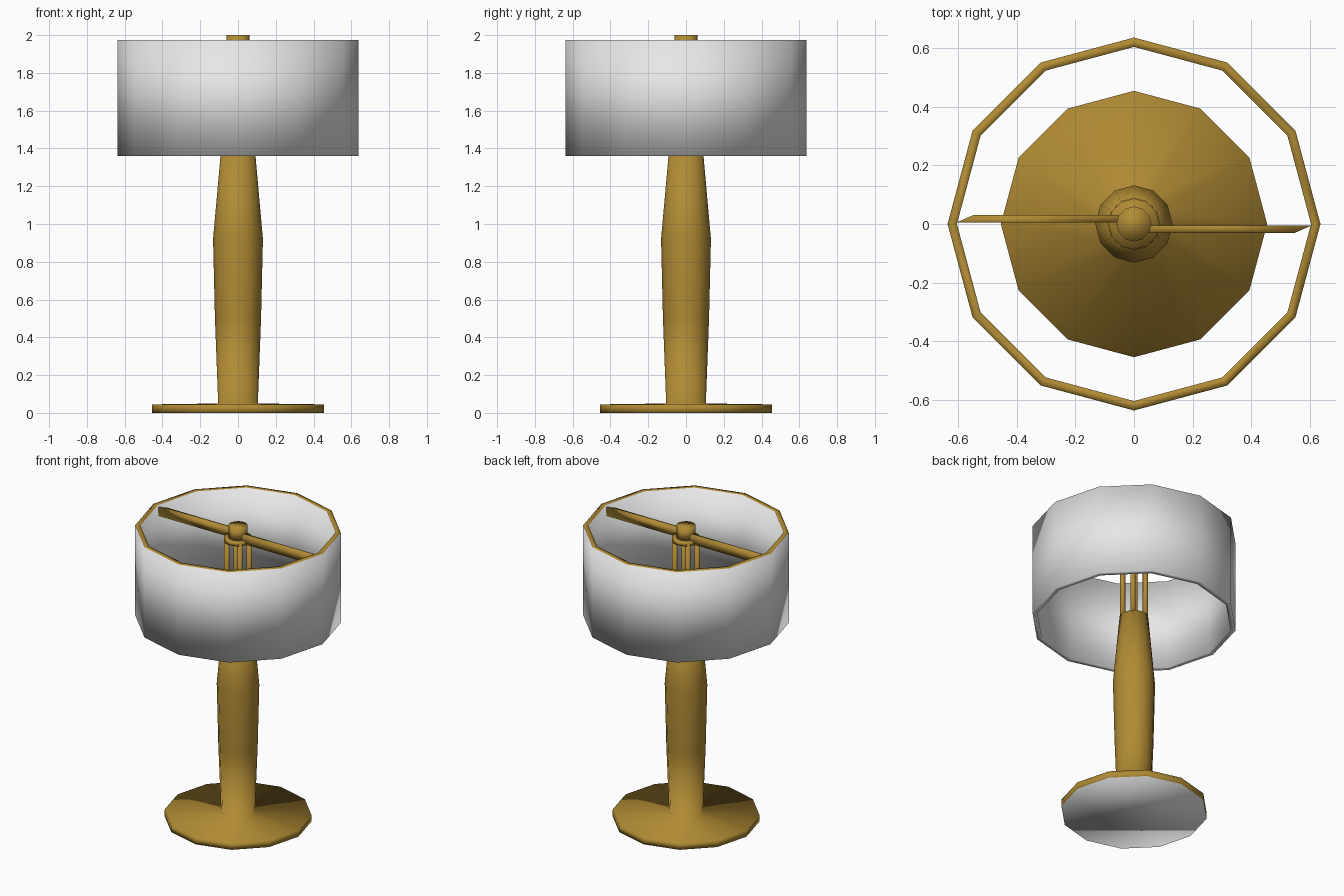
import bpy
import bmesh
from math import cos, sin, pi

cube = bpy.data.objects.get("Cube")
if cube:
    bpy.data.objects.remove(cube)


def material(name, color):
    m = bpy.data.materials.new(name)
    m.use_nodes = True
    m.diffuse_color = color
    m.node_tree.nodes["Principled BSDF"].inputs["Base Color"].default_value = color
    return m


BRASS = material("brass", (0.44, 0.26, 0.035, 1))
WHITE = material("white", (0.8, 0.8, 0.8, 1))


def finish(name, bm, materials):
    bmesh.ops.recalc_face_normals(bm, faces=bm.faces)
    for f in bm.faces:
        f.smooth = True
    mesh = bpy.data.meshes.new(name)
    bm.to_mesh(mesh)
    bm.free()
    for m in materials:
        mesh.materials.append(m)
    obj = bpy.data.objects.new(name, mesh)
    bpy.context.collection.objects.link(obj)
    return obj


def lathe(name, profile, materials, rule=None, closed=False, sides=12, at=(0, 0)):
    """Revolve (radius, z) points; rule(face) marks faces of the second material."""
    bm = bmesh.new()
    rings = [[bm.verts.new((at[0] + r * cos(2 * pi * i / sides),
                            at[1] + r * sin(2 * pi * i / sides), z))
              for i in range(sides)] for r, z in profile]
    pairs = list(zip(rings, rings[1:]))
    if closed:
        pairs.append((rings[-1], rings[0]))
    else:
        bm.faces.new(rings[0])
        bm.faces.new(rings[-1])
    for a, b in pairs:
        for i in range(sides):
            j = (i + 1) % sides
            bm.faces.new((a[i], a[j], b[j], b[i]))
    bmesh.ops.recalc_face_normals(bm, faces=bm.faces)
    if rule:
        for f in bm.faces:
            f.material_index = int(rule(f))
    return finish(name, bm, materials)


# Round foot and swelling stem in one piece, with a pale underside
lathe("foot_and_stem",
      [(0.455, 0), (0.455, 0.045), (0.105, 0.05), (0.122, 0.5),
       (0.132, 0.92), (0.09, 1.39)],
      [BRASS, WHITE], rule=lambda f: f.normal.z < -0.9)

# Drum shade with a brass top rim
lathe("shade",
      [(0.637, 1.36), (0.637, 1.975), (0.605, 1.975), (0.605, 1.36)],
      [WHITE, BRASS], rule=lambda f: f.normal.z > 0.9, closed=True)

# Four rods carrying the hub
for side_x, x in (("left", 0.05), ("right", -0.05)):
    for side_y, y in (("front", -0.05), ("back", 0.05)):
        lathe(f"{side_y}_{side_x}_rod", [(0.017, 1.38), (0.017, 1.91)],
              [BRASS], sides=8, at=(x, y))

# Hub plate and finial
lathe("hub_plate", [(0.087, 1.895), (0.087, 1.92)], [BRASS])
lathe("finial", [(0.06, 1.915), (0.06, 2.0)], [BRASS])

# Two flat arms, each a half turn from the other, with slanted ends
for name, s in (("left_arm", -1), ("right_arm", 1)):
    bm = bmesh.new()
    plan = [(-0.02, 0.005), (-0.607, 0.005), (-0.55, 0.03), (-0.02, 0.03)]
    base = bm.faces.new([bm.verts.new((s * x, s * y, 1.9)) for x, y in plan])
    top = bmesh.ops.extrude_face_region(bm, geom=[base])["geom"]
    bmesh.ops.translate(bm, vec=(0, 0, 0.06),
                        verts=[v for v in top if isinstance(v, bmesh.types.BMVert)])
    finish(name, bm, [BRASS])
